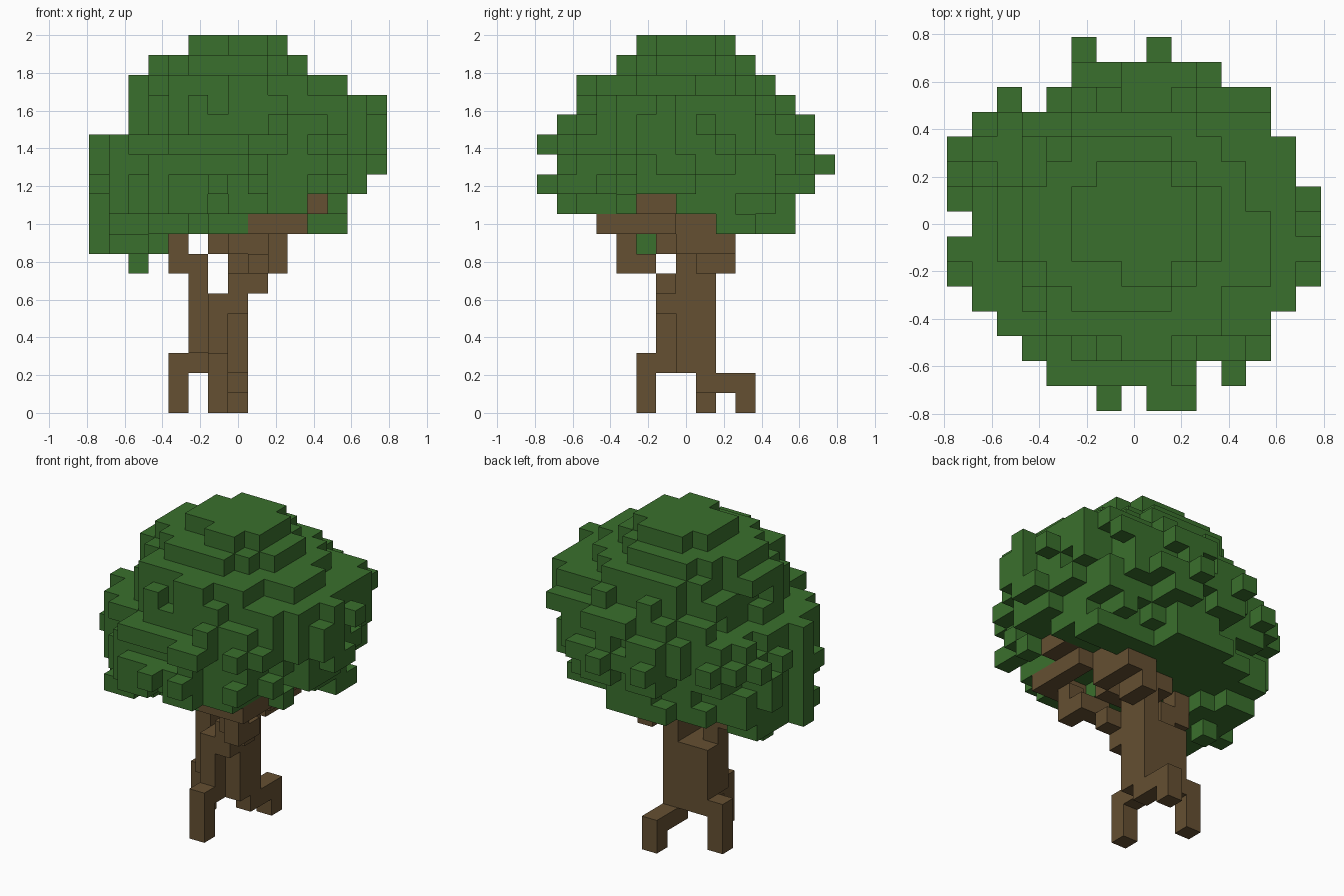
import bpy, bmesh, random
from mathutils import Vector

random.seed(4)
LAYERS = 19
UNIT = 2 / LAYERS

default = bpy.data.objects.get("Cube")
if default:
    bpy.data.objects.remove(default)


def make_material(name, colour):
    mat = bpy.data.materials.new(name)
    mat.use_nodes = True
    mat.diffuse_color = colour
    mat.node_tree.nodes["Principled BSDF"].inputs["Base Color"].default_value = colour
    return mat


def block(xs, ys, zs):
    """All grid cells in an inclusive box."""
    return {(x, y, z)
            for x in range(xs[0], xs[-1] + 1)
            for y in range(ys[0], ys[-1] + 1)
            for z in range(zs[0], zs[-1] + 1)}


def build_voxels(name, cells, mat):
    """Skin a set of grid cells with the faces that lie on its outside."""
    bm = bmesh.new()
    corners = {}

    def corner(p):
        key = tuple(round(2 * c) for c in p)
        if key not in corners:
            corners[key] = bm.verts.new(p * UNIT)
        return corners[key]

    for cell in sorted(cells):
        centre = Vector(cell) + Vector((0, 0, 0.5))
        for axis in range(3):
            for sign in (-1, 1):
                normal = Vector((0, 0, 0))
                normal[axis] = sign
                if tuple(int(c + n) for c, n in zip(cell, normal)) in cells:
                    continue
                u = Vector((0, 0, 0))
                u[(axis + 1) % 3] = 1
                v = normal.cross(u)
                bm.faces.new([corner(centre + (normal + a * u + b * v) / 2)
                              for a, b in ((-1, -1), (1, -1), (1, 1), (-1, 1))])
    mesh = bpy.data.meshes.new(name)
    bm.to_mesh(mesh)
    bm.free()
    mesh.materials.append(mat)
    obj = bpy.data.objects.new(name, mesh)
    bpy.context.collection.objects.link(obj)
    return obj


bark = make_material("bark brown", (0.13, 0.08, 0.032, 1))
leaf = make_material("leaf green", (0.042, 0.16, 0.026, 1))

# Roots that lift the trunk off the ground
front_root = block([-1], [-2], [0, 2])
side_root = block([-3], [1], [0, 2]) | block([-2], [1], [2])
back_root = block([0], [3], [0, 1]) | block([0], [1, 2], [1])

# Trunk core
trunk = (block([-1], [-1, 1], [2, 5]) | block([0], [0, 1], [2, 5])
         | block([-2], [0, 1], [3, 5]) | block([0], [-1], [5, 6]))

# Branches spreading from the fork
right_branch = block([-2], [0], [6, 7]) | block([-3], [0], [7, 9])
left_branch = (block([1], [-1], [6]) | block([1, 2], [-2], [7])
               | block([2], [-3], [7, 8]) | block([1, 3], [-4], [9])
               | block([3], [-3, -1], [9]) | block([4], [-2, -1], [10]))
back_branch = (block([0], [0, 1], [6, 8]) | block([1], [1, 2], [7, 8])
               | block([-1, 0], [0, 1], [8]) | block([0, 1], [-1], [8])
               | block([2], [0, 1], [8, 9]) | block([1], [0, 1], [9])
               | block([2], [2], [8]))

for name, cells in (("front_root", front_root), ("side_root", side_root),
                    ("back_root", back_root), ("trunk", trunk),
                    ("right_branch", right_branch), ("left_branch", left_branch),
                    ("back_branch", back_branch)):
    build_voxels(name, cells, bark)
wood = (front_root | side_root | back_root | trunk
        | right_branch | left_branch | back_branch)

# Foliage: x and y extent of each layer, from the lowest upward
EXTENTS = [(-7, -4, -3, 2), (-7, 5, -4, 5), (-7, 6, -6, 5), (-7, 6, -7, 6),
           (-7, 7, -6, 7), (-7, 7, -7, 6), (-5, 7, -6, 6), (-5, 7, -5, 5),
           (-5, 5, -5, 4), (-4, 3, -3, 3), (-2, 2, -2, 2)]
# Plan outline: x extent of each row from the front backward
ROWS = [(-1, 2), (-3, 4), (-4, 5), (-5, 5), (-6, 6), (-7, 7), (-7, 7), (-6, 7),
        (-7, 7), (-7, 6), (-7, 6), (-6, 5), (-5, 5), (-2, 3), (-2, 1)]
NOTCHES = {(0, -7), (3, -6), (-4, 5), (-1, 7), (0, 7)}
plan = {(x, y - 7) for y, (x0, x1) in enumerate(ROWS)
        for x in range(x0, x1 + 1)} - NOTCHES

foliage = set()
for z, (x0, x1, y0, y1) in enumerate(EXTENTS, 8):
    cx, cy = (x0 + x1) / 2, (y0 + y1) / 2
    rx, ry = (x1 - x0 + 1) / 2, (y1 - y0 + 1) / 2
    for x, y, _ in sorted(block([x0, x1], [y0, y1], [z])):
        reach = ((x - cx) / rx) ** 2 + ((y - cy) / ry) ** 2
        if reach < random.uniform(0.68, 1.08):
            foliage.add((x, y, z))
    # Twigs that reach the full width of the layer
    mx, my = round(cx) + 1, round(cy) - 1
    foliage |= {(x0, my, z), (x1, my, z), (mx, y0, z), (mx, y1, z)}

# Stray tufts around the rim
foliage = {c for c in foliage if c[:2] in plan}
covered = {c[:2] for c in foliage}
foliage |= {(x, y, 13 if y < -6 else 12) for x, y in plan - covered}

# Open the underside around the branches, and hang one low tuft
foliage -= block([1, 7], [-7, 1], [9])
foliage -= block([5, 7], [-2, -1], [10]) | block([4], [-7, -3], [10])
foliage |= block([-5], [0], [7]) | block([4, 5], [2, 3], [9])
build_voxels("foliage", foliage - wood, leaf)
